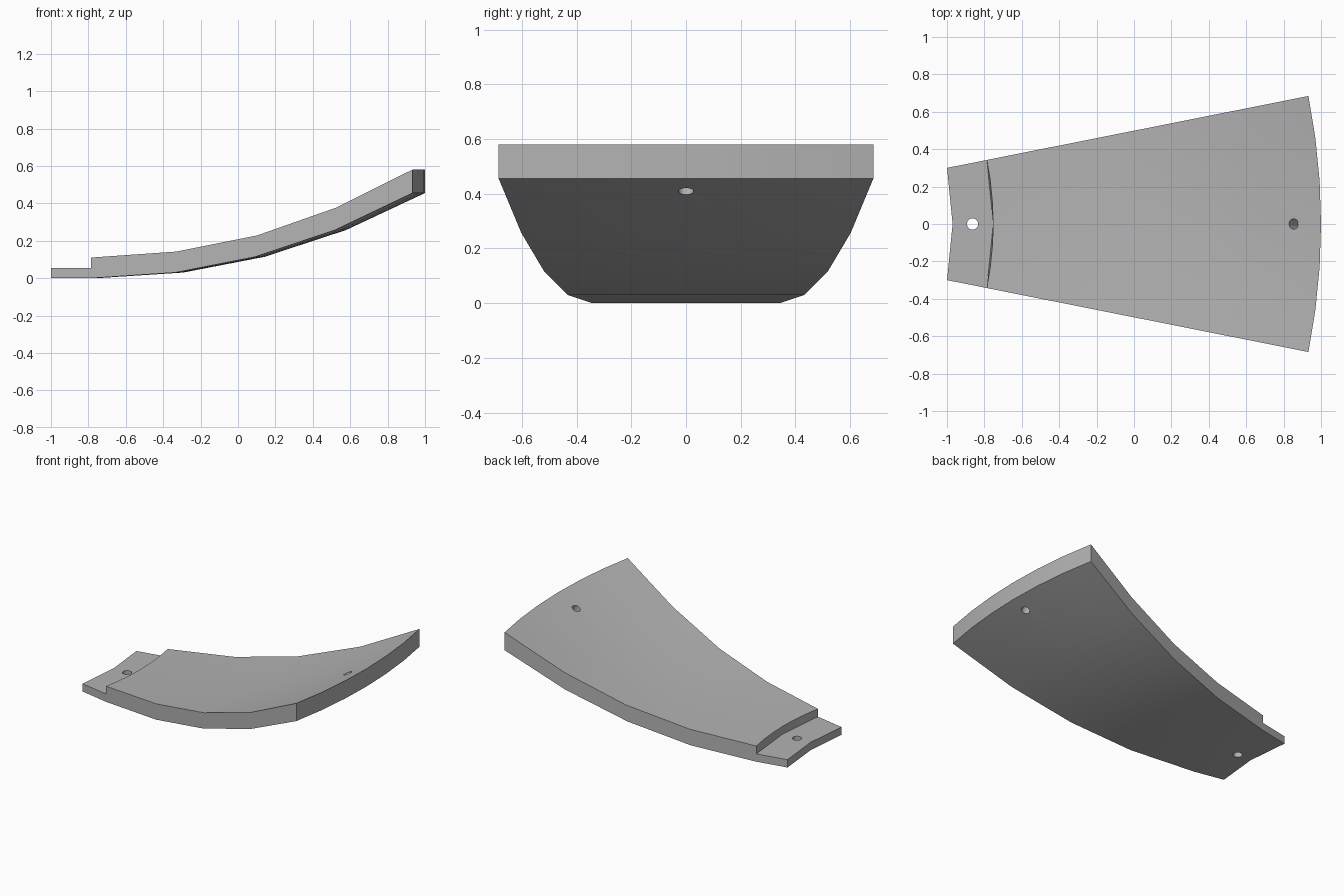
import bpy, bmesh, math
from mathutils import Vector

cube = bpy.data.objects.get("Cube")
if cube:
    bpy.data.objects.remove(cube, do_unlink=True)

AXIS_X = -2.508                 # centre of the ring the panel is a slice of
HALF = math.radians(11.25)      # half the slice angle
STEPS = 6

grey = bpy.data.materials.new("plain grey")
grey.use_nodes = True
colour = (0.45, 0.45, 0.45, 1)
grey.diffuse_color = colour
grey.node_tree.nodes["Principled BSDF"].inputs["Base Color"].default_value = colour

# Radial profile: radius, height, True where the arc is only two straight chords
profile = [
    (1.538, 0, True), (1.755, 0, False), (2.215, 0.03, False), (2.65, 0.114, False),
    (3.085, 0.257, False), (3.508, 0.455, False),
    (3.508, 0.58, False), (3.095, 0.378, False), (2.66, 0.228, False),
    (2.22, 0.142, False), (1.755, 0.11, False),
    (1.755, 0.055, True), (1.538, 0.055, True),
]


def sweep_point(radius, height, chords, angle):
    if chords:
        radius *= math.cos(HALF / 2) / math.cos(abs(angle) - HALF / 2)
    return (AXIS_X + radius * math.cos(angle), radius * math.sin(angle), height)


# Curved panel: profile swept round the axis, closed by its two side walls
bm = bmesh.new()
rings = []
for i in range(STEPS + 1):
    angle = HALF * (2 * i / STEPS - 1)
    rings.append([bm.verts.new(sweep_point(*p, angle)) for p in profile])
count = len(profile)
for a, b in zip(rings, rings[1:]):
    for j in range(count):
        k = (j + 1) % count
        bm.faces.new((a[j], a[k], b[k], b[j]))
bm.faces.new(rings[0])
bm.faces.new(rings[-1])
bmesh.ops.recalc_face_normals(bm, faces=bm.faces)
mesh = bpy.data.meshes.new("curved_panel")
bm.to_mesh(mesh)
bm.free()
mesh.materials.append(grey)
panel = bpy.data.objects.new("curved_panel", mesh)
bpy.context.collection.objects.link(panel)


# Screw holes, each square to the surface it passes through
def drill(name, centre, radius, direction):
    bpy.ops.mesh.primitive_cylinder_add(vertices=24, radius=radius, depth=0.4, location=centre)
    cutter = bpy.context.object
    cutter.name = name
    cutter.hide_render = True
    cutter.rotation_euler = Vector(direction).to_track_quat("Z", "Y").to_euler()
    cutter.data.materials.append(grey)
    cut = panel.modifiers.new(name, "BOOLEAN")
    cut.operation = "DIFFERENCE"
    cut.solver = "EXACT"
    cut.object = cutter
    bpy.context.view_layer.objects.active = panel
    bpy.ops.object.modifier_apply(modifier=name)
    bpy.data.objects.remove(cutter, do_unlink=True)


drill("shelf_hole", (-0.863, 0, 0.03), 0.03, (0, 0, 1))
drill("rim_hole", (0.878, 0, 0.458), 0.028, (-0.43, 0, 0.9))

bpy.ops.object.select_all(action="DESELECT")
panel.select_set(True)
bpy.context.view_layer.objects.active = panel
bpy.ops.object.shade_smooth_by_angle(angle=math.radians(25))
